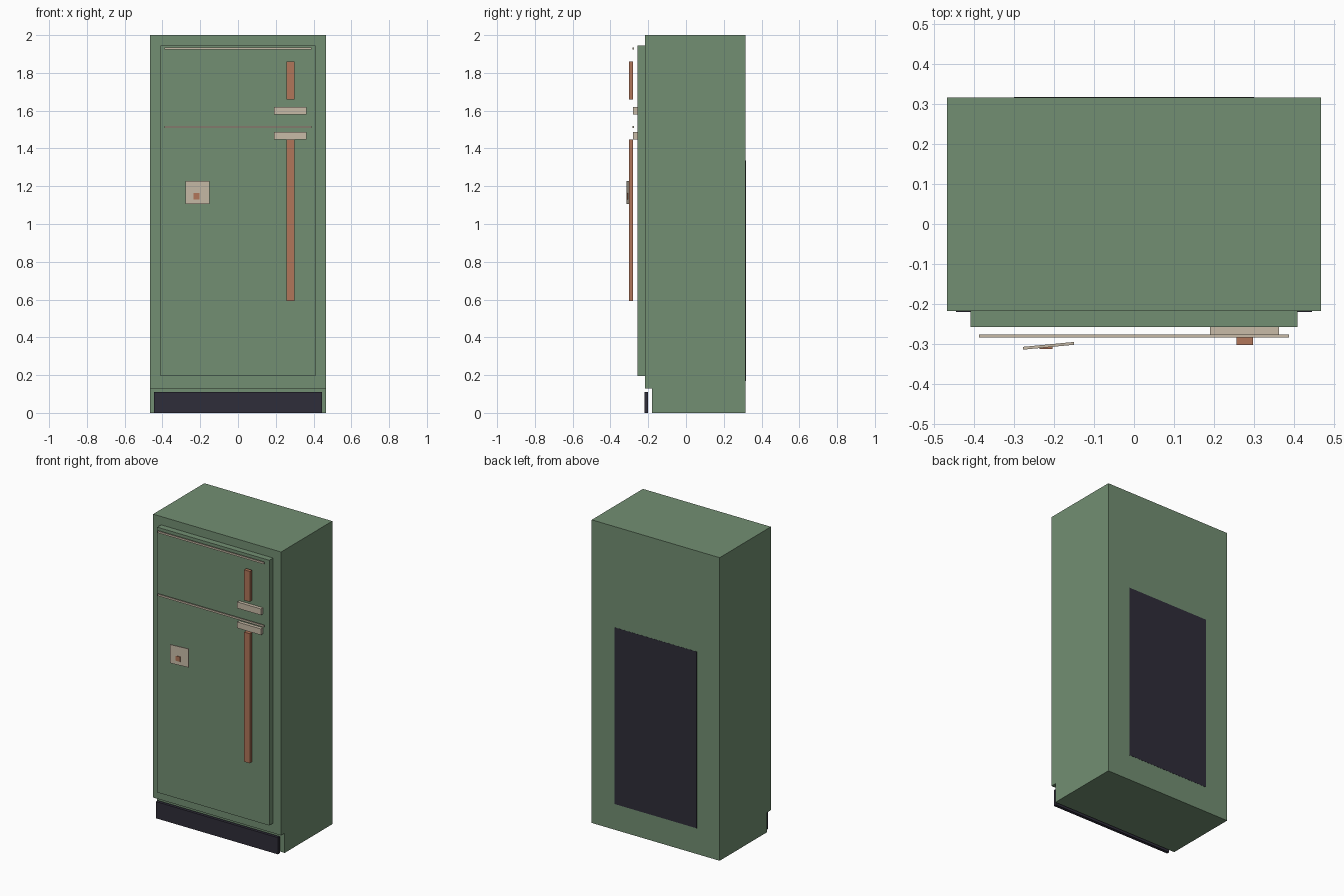
import bpy, bmesh, math

if "Cube" in bpy.data.objects:
    bpy.data.objects.remove(bpy.data.objects["Cube"])


def material(name, rgb):
    m = bpy.data.materials.new(name)
    m.diffuse_color = (*rgb, 1)
    m.use_nodes = True
    m.node_tree.nodes["Principled BSDF"].inputs["Base Color"].default_value = m.diffuse_color
    return m


GREEN = material("sage green", (0.17, 0.275, 0.17))
DARK = material("dark charcoal", (0.028, 0.026, 0.041))
CREAM = material("cream", (0.58, 0.50, 0.39))
COPPER = material("copper brown", (0.44, 0.18, 0.10))


def prism(name, mat, x0, x1, profile):
    """Extrude a (y, z) side profile from x0 to x1."""
    bm = bmesh.new()
    face = bm.faces.new([bm.verts.new((x0, y, z)) for y, z in profile])
    out = bmesh.ops.extrude_face_region(bm, geom=[face])
    verts = [g for g in out["geom"] if isinstance(g, bmesh.types.BMVert)]
    bmesh.ops.translate(bm, verts=verts, vec=(x1 - x0, 0, 0))
    bmesh.ops.recalc_face_normals(bm, faces=bm.faces[:])
    me = bpy.data.meshes.new(name)
    bm.to_mesh(me)
    bm.free()
    me.materials.append(mat)
    ob = bpy.data.objects.new(name, me)
    bpy.context.collection.objects.link(ob)
    return ob


def box(name, mat, x0, x1, y0, y1, z0, z1):
    return prism(name, mat, x0, x1, [(y0, z0), (y1, z0), (y1, z1), (y0, z1)])


# Cabinet with a toe recess at the bottom front
prism("cabinet", GREEN, -0.467, 0.467,
      [(-0.18, 0), (0.316, 0), (0.316, 2), (-0.218, 2), (-0.218, 0.13), (-0.18, 0.13)])
# Kick plate and rear panel
box("kick_plate", DARK, -0.445, 0.445, -0.22, -0.20, 0, 0.11)
box("rear_panel", DARK, -0.30, 0.30, 0.314, 0.317, 0.17, 1.335)
# Door slab
box("door", GREEN, -0.409, 0.409, -0.258, -0.216, 0.195, 1.945)

# Thin trim strips
for name, z in (("upper_trim", 1.929), ("lower_trim", 1.513)):
    box(name, CREAM, -0.388, 0.388, -0.284, -0.276, z - 0.006, z + 0.006)

# Handle mounts and handles
for name, z0, z1 in (("upper_mount", 1.579, 1.62), ("lower_mount", 1.448, 1.488)):
    box(name, CREAM, 0.19, 0.363, -0.28, -0.257, z0, z1)
for name, z0, z1 in (("upper_handle", 1.658, 1.859), ("lower_handle", 0.593, 1.448)):
    box(name, COPPER, 0.256, 0.298, -0.303, -0.28, z0, z1)

# Slightly turned paper note with its magnet
note = box("note", CREAM, -0.064, 0.064, -0.0035, 0.0035, 1.105, 1.227)
note.location = (-0.214, -0.3045, 0)
note.rotation_euler.z = math.radians(5.5)
box("magnet", COPPER, -0.236, -0.204, -0.3125, -0.303, 1.131, 1.163)
